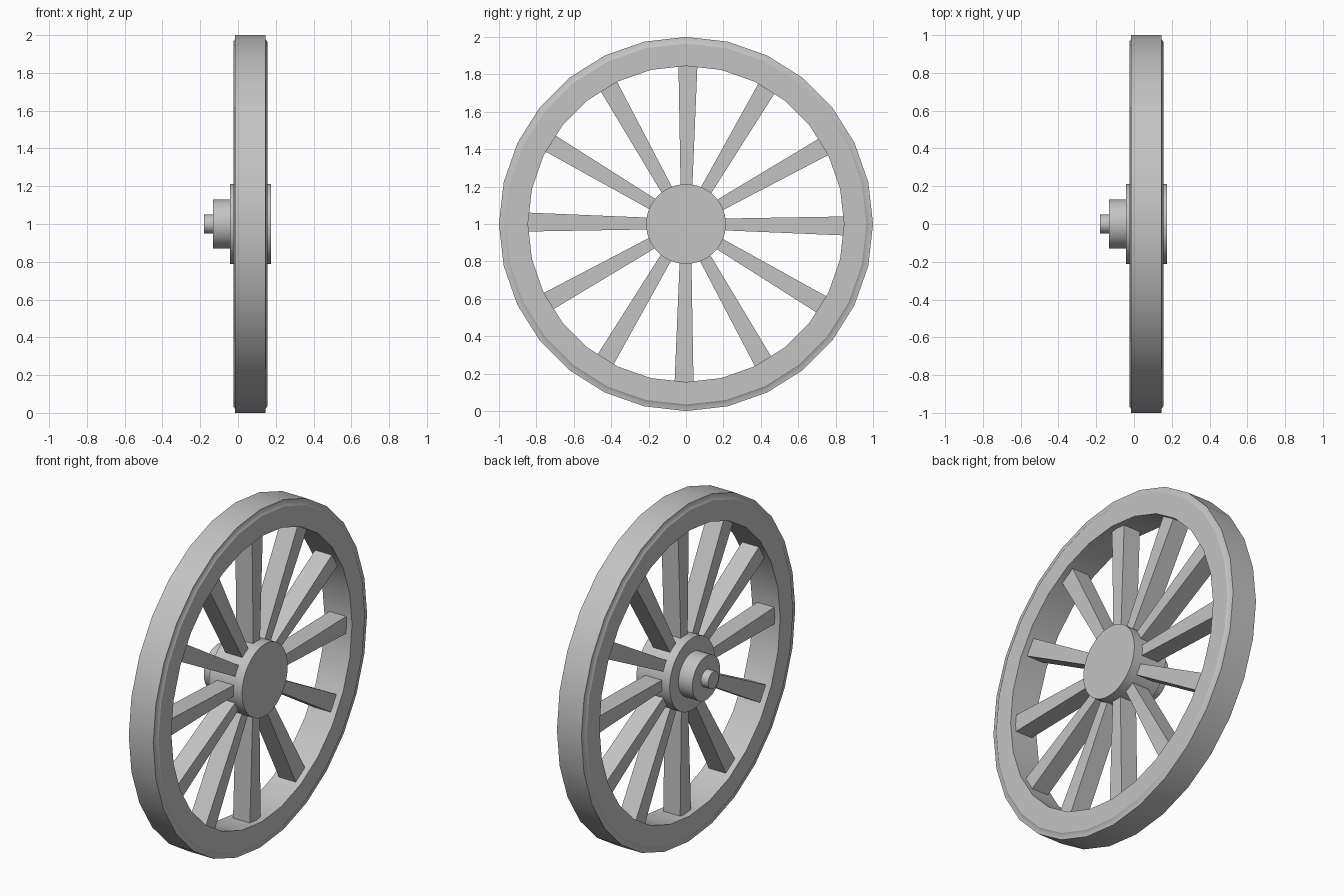
import bpy
import bmesh
from math import sin, cos, pi, radians

cube = bpy.data.objects.get("Cube")
if cube:
    bpy.data.objects.remove(cube, do_unlink=True)

grey = bpy.data.materials.new("plain_grey")
grey.use_nodes = True
grey.diffuse_color = (0.55, 0.55, 0.55, 1)
grey.node_tree.nodes["Principled BSDF"].inputs["Base Color"].default_value = grey.diffuse_color

AXLE_HEIGHT = 1.0
MID_X = 0.065


def finish(name, bm, smooth):
    bmesh.ops.recalc_face_normals(bm, faces=bm.faces)
    mesh = bpy.data.meshes.new(name)
    bm.to_mesh(mesh)
    bm.free()
    mesh.materials.append(grey)
    obj = bpy.data.objects.new(name, mesh)
    obj.location.z = AXLE_HEIGHT
    bpy.context.collection.objects.link(obj)
    if smooth:
        bpy.ops.object.select_all(action='DESELECT')
        obj.select_set(True)
        bpy.context.view_layer.objects.active = obj
        bpy.ops.object.shade_smooth_by_angle(angle=radians(30))
    return obj


def lathe(name, profile, sides, closed):
    """Turn (x, radius) points around the x axis; an open profile gets end caps."""
    bm = bmesh.new()
    rings = []
    for x, r in profile:
        rings.append([bm.verts.new((x, r * sin(2 * pi * i / sides), r * cos(2 * pi * i / sides)))
                      for i in range(sides)])
    pairs = list(zip(rings, rings[1:]))
    if closed:
        pairs.append((rings[-1], rings[0]))
    else:
        bm.faces.new(rings[0])
        bm.faces.new(rings[-1])
    for a, b in pairs:
        for i in range(sides):
            j = (i + 1) % sides
            bm.faces.new((a[i], a[j], b[j], b[i]))
    return finish(name, bm, True)


def spoke(name, angle):
    """Tapered bar, wider towards the rim."""
    bm = bmesh.new()
    bmesh.ops.create_cube(bm, size=1)
    for v in bm.verts:
        outer = v.co.z > 0
        radius, width = (0.86, 0.102) if outer else (0.15, 0.06)
        side = v.co.y * width
        v.co = (MID_X + v.co.x * 0.11,
                radius * sin(angle) + side * cos(angle),
                radius * cos(angle) - side * sin(angle))
    return finish(name, bm, False)


# Rim with a slightly narrower raised tread
half = [(0.09, 0.845), (0.09, 0.965), (0.082, 0.977), (0.08, 1.0)]
rim = [(MID_X + x, r) for x, r in half] + [(MID_X - x, r) for x, r in reversed(half)]
lathe("rim", rim, 28, True)

# Hub, stepped boss and axle stub
lathe("hub", [(-0.042, 0.213), (0.176, 0.213)], 48, False)
lathe("hub_boss", [(-0.133, 0.13), (0.0, 0.13)], 40, False)
lathe("axle_stub", [(-0.18, 0.05), (-0.1, 0.05)], 32, False)

# Spokes
for k in range(12):
    spoke(f"spoke_{k + 1}", radians(0.7 + 30 * k))
